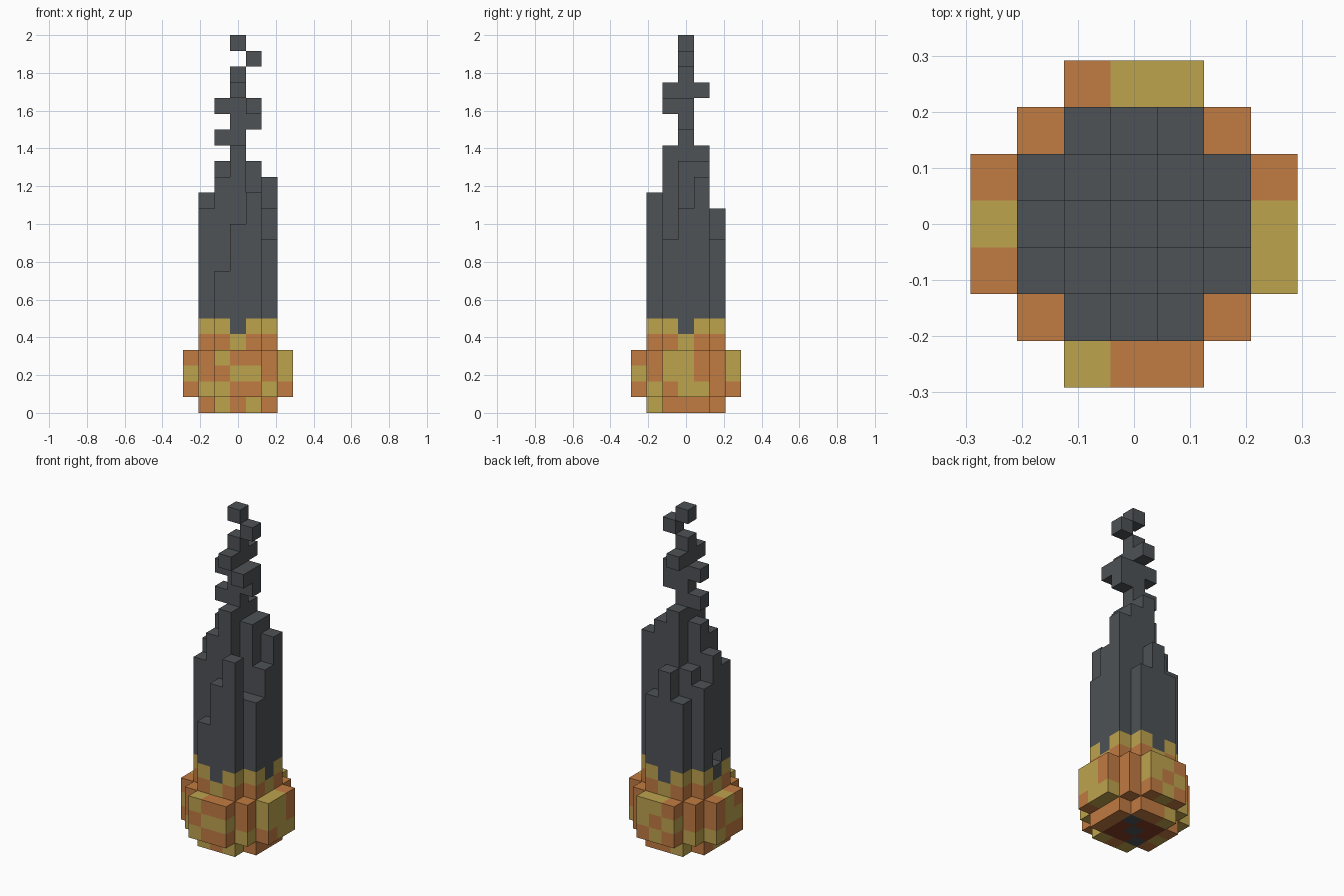
import bpy
import bmesh
from mathutils import Vector

if "Cube" in bpy.data.objects:
    bpy.data.objects.remove(bpy.data.objects["Cube"], do_unlink=True)

UNIT = 1 / 12


def make_material(name, colour):
    mat = bpy.data.materials.new(name)
    mat.use_nodes = True
    mat.diffuse_color = (*colour, 1)
    mat.node_tree.nodes["Principled BSDF"].inputs["Base Color"].default_value = (*colour, 1)
    return mat


MATERIALS = {
    "S": make_material("smoke_grey", (0.076, 0.084, 0.093)),
    "O": make_material("ember_orange", (0.533, 0.198, 0.054)),
    "Y": make_material("flame_yellow", (0.509, 0.366, 0.076)),
    "B": make_material("scorched_brown", (0.235, 0.048, 0.021)),
}
CODES = "SOYB"
STEPS = [Vector(d) for d in
         ((1, 0, 0), (-1, 0, 0), (0, 1, 0), (0, -1, 0), (0, 0, 1), (0, 0, -1))]


def build_blocks(name, cells, occupied):
    """Make one mesh of the exposed cell faces, each coloured by its cell."""
    bm = bmesh.new()
    for cell, code in cells.items():
        centre = Vector(cell) + Vector((0, 0, 0.5))
        for step in STEPS:
            if tuple(int(c) for c in Vector(cell) + step) in occupied:
                continue
            u = Vector((step.y, step.z, step.x))
            v = step.cross(u)
            middle = centre + step / 2
            corners = [middle + (a * u + b * v) / 2
                       for a, b in ((-1, -1), (1, -1), (1, 1), (-1, 1))]
            face = bm.faces.new([bm.verts.new(c * UNIT) for c in corners])
            face.material_index = CODES.index(code)
    bmesh.ops.remove_doubles(bm, verts=bm.verts, dist=UNIT / 100)
    mesh = bpy.data.meshes.new(name)
    bm.to_mesh(mesh)
    bm.free()
    for code in CODES:
        mesh.materials.append(MATERIALS[code])
    obj = bpy.data.objects.new(name, mesh)
    bpy.context.collection.objects.link(obj)


SPAN = range(-2, 3)
CORE = [(x, y) for x in SPAN for y in SPAN if abs(x) + abs(y) < 4]

# Bottom layer: chequered rim around a scorched underside
base = {}
for x, y in CORE:
    if max(abs(x), abs(y)) < 2:
        base[x, y, 0] = "S" if x == y else "B"
    else:
        base[x, y, 0] = "Y" if (abs(y) == 2 and x == -1) or (x, y) in ((1, -2), (-2, 0)) else "O"

# Bulging ember ring: four side panels, rows listed from top to bottom
ring = {}
panels = {
    "front": ("YOO", "OYY", "YOO"),
    "back": ("OYY", "YOY", "OYO"),
    "right": ("YYO", "YYO", "OYY"),
    "left": ("OYO", "YYO", "OOY"),
}
for side, rows in panels.items():
    for row, codes in enumerate(rows):
        for i, code in enumerate(codes, -1):
            spot = {"front": (i, -3), "back": (i, 3),
                    "right": (3, i), "left": (-3, i)}[side]
            ring[(*spot, 3 - row)] = code
for z in (1, 2, 3):
    for x in (-2, 2):
        for y in (-2, 2):
            ring[x, y, z] = "Y" if z == 1 and (x, y) != (2, 2) else "O"
    for x, y in CORE:
        ring[x, y, z] = "S"

# Flame collar and stepped smoke column; tops are listed from back to front
tops = {
    2: (0, 11, 13, 11, 0),
    1: (12, 13, 17, 16, 15),
    0: (14, 16, 18, 16, 13),
    -1: (13, 15, 17, 11, 11),
    -2: (0, 9, 12, 14, 0),
}
collar, column = {}, {}
for x, y in CORE:
    outer = max(abs(x), abs(y)) == 2
    axis = x == 0 or y == 0
    for z in range(4, tops[y][x + 2]):
        if z < 6:
            lit = ("YS" if axis else "OY")[z - 4]
            collar[x, y, z] = lit if outer else "S"
        else:
            column[x, y, z] = "S"
del column[-2, 0, 6]

# Thin wisp with stray puffs
wisp = {(0, 0, z): "S" for z in (18, 19, 20, 21, 23)}
for puff in ((-1, 0, 17), (1, 0, 18), (-1, 0, 19), (1, 0, 19), (1, -1, 19),
             (0, -1, 20), (0, 1, 20), (1, 0, 22)):
    wisp[puff] = "S"

parts = {"base_layer": base, "ember_ring": ring, "flame_collar": collar,
         "smoke_column": column, "smoke_wisp": wisp}
occupied = set().union(*parts.values())
for name, cells in parts.items():
    build_blocks(name, cells, occupied)
